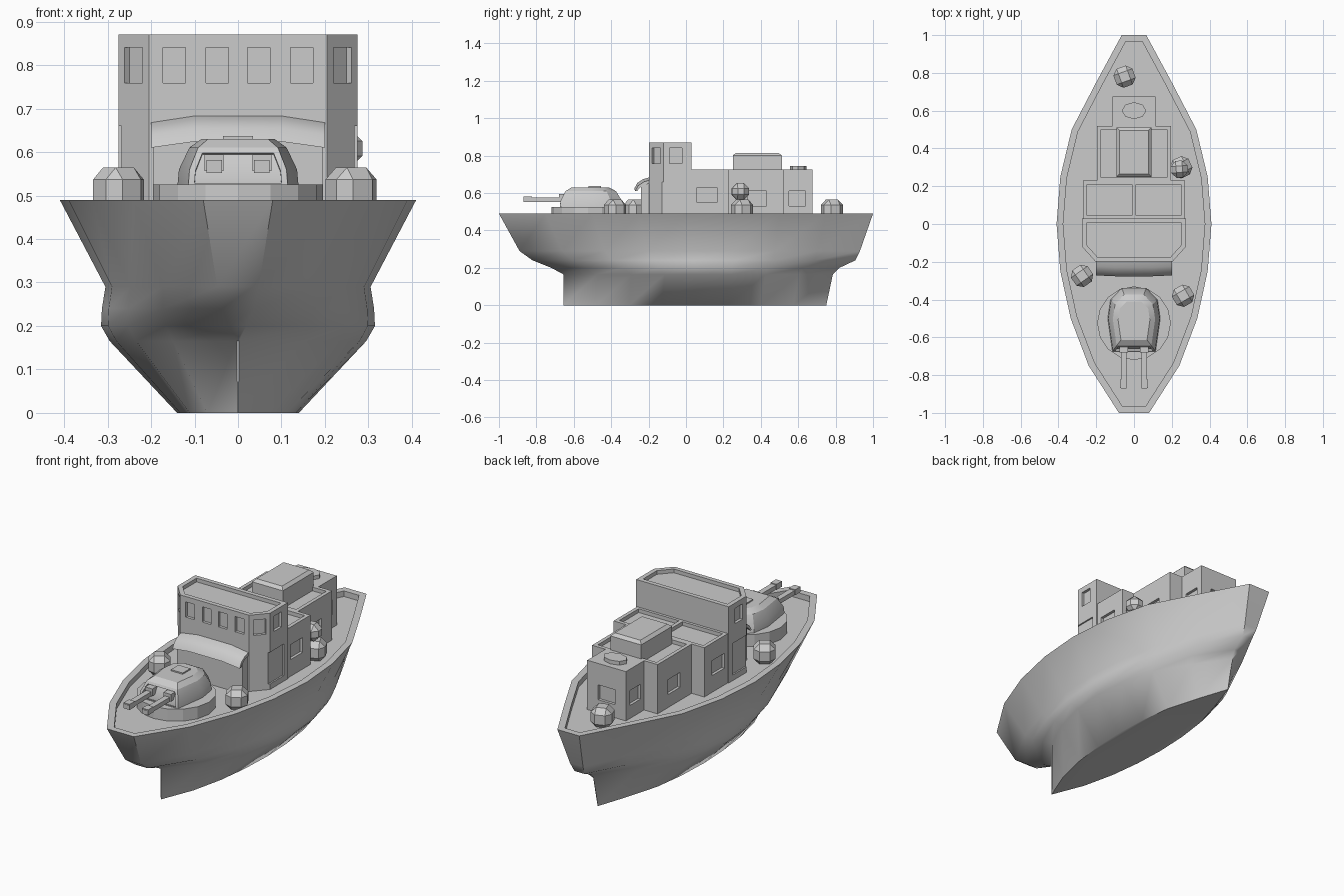
import bpy, bmesh, math
from mathutils import Matrix, Vector

if "Cube" in bpy.data.objects:
    bpy.data.objects.remove(bpy.data.objects["Cube"])


def finish(name, bm, smooth=None):
    bmesh.ops.recalc_face_normals(bm, faces=bm.faces)
    me = bpy.data.meshes.new(name)
    bm.to_mesh(me)
    bm.free()
    ob = bpy.data.objects.new(name, me)
    bpy.context.collection.objects.link(ob)
    if smooth:
        bpy.ops.object.select_all(action='DESELECT')
        bpy.context.view_layer.objects.active = ob
        ob.select_set(True)
        bpy.ops.object.shade_smooth_by_angle(angle=math.radians(smooth))
    return ob


def loft(rings):
    """Closed rings of equal length skinned and capped; returns bmesh and last cap."""
    bm = bmesh.new()
    vs = [[bm.verts.new(p) for p in r] for r in rings]
    n = len(vs[0])
    for a, b in zip(vs, vs[1:]):
        for i in range(n):
            j = (i + 1) % n
            bm.faces.new((a[i], a[j], b[j], b[i]))
    bm.faces.new(vs[0][::-1])
    cap = bm.faces.new(vs[-1])
    bmesh.ops.recalc_face_normals(bm, faces=bm.faces)
    return bm, cap


def sink(bm, faces, rim, depth):
    bmesh.ops.inset_region(bm, faces=faces, thickness=rim, depth=0, use_even_offset=True)
    n = sum((f.normal for f in faces), Vector()).normalized()
    vs = list({v for f in faces for v in f.verts})
    # drop the inset area, adding vertical walls
    r = bmesh.ops.extrude_face_region(bm, geom=faces)
    new = [g for g in r['geom'] if isinstance(g, bmesh.types.BMVert)]
    bmesh.ops.translate(bm, verts=new, vec=-n * depth)
    bmesh.ops.delete(bm, geom=[f for f in faces if f.is_valid], context='FACES_ONLY')


def box(bm, c, s, rot=0):
    bmesh.ops.create_cube(bm, size=1, matrix=Matrix.Translation(c)
                          @ Matrix.Rotation(rot, 4, 'Z') @ Matrix.Diagonal((*s, 1)))


def cut(ob, boxes):
    bm = bmesh.new()
    for b in boxes:
        box(bm, *b)
    cutter = finish("window_cutter", bm)
    m = ob.modifiers.new("windows", 'BOOLEAN')
    m.object, m.operation, m.solver = cutter, 'DIFFERENCE', 'EXACT'
    bpy.context.view_layer.objects.active = ob
    bpy.ops.object.modifier_apply(modifier=m.name)
    bpy.data.objects.remove(cutter)


def block(name, outline, z0, z1, rim=0, depth=0):
    bm, cap = loft([[(x, y, z) for x, y in outline] for z in (z0, z1)])
    if rim:
        sink(bm, [cap], rim, depth)
    return finish(name, bm)


def rect(w, y0, y1):
    return [(-w, y0), (w, y0), (w, y1), (-w, y1)]


def both(half):
    return half + [(-x, y) for x, y in reversed(half)]


# hull: stacked waterlines, with a sunken deck
U = [-1, -.75, -.5, -.25, 0, .25, .5, .75, 1]
P = [.08, .24, .335, .39, .41, .39, .33, .2, .065]
rings = []
for z, yf, yb, w, k in [(0, -.655, .75, .14, .97), (.165, -.655, .785, .295, .95),
                        (.2, -.72, .82, .315, .7), (.24, -.82, .905, .313, .4),
                        (.29, -.89, .93, .305, .2), (.49, -1, 1, .41, 0)]:
    half = []
    for u, p in zip(U, P):
        end = (P[0] if u < 0 else P[-1]) * k * abs(u) ** 3
        half.append(((p - end) * w / .41, (yf + yb) / 2 + u * (yb - yf) / 2))
    rings.append([(x, y, z) for x, y in both(half)])
bm, cap = loft(rings)
sink(bm, [cap], .035, .03)
finish("hull", bm, 50)

# bridge tower with window row
bridge = block("bridge", both([(.205, -.198), (.275, -.12), (.275, .03)]), .45, .87, .024, .02)
wins = [((x, -.198, .8), (.052, .03, .082)) for x in (-.147, -.048, .048, .147)]
for s in (-1, 1):
    wins += [((s * .24, -.159, .8), (.062, .03, .082), s * math.radians(48)),
             ((s * .275, -.055, .8), (.03, .066, .082)),
             ((s * .275, -.065, .575), (.016, .125, .17))]
cut(bridge, wins)

# lower front of the bridge and the curved awning
block("bridge_front", rect(.195, -.24, -.19), .45, .645)
prof = [(-.19, .67), (-.225, .66), (-.255, .64), (-.272, .61),
        (-.262, .61), (-.245, .63), (-.22, .645), (-.19, .65)]
bm, _ = loft([[(x, y - d / 3, z + d) for y, z in prof]
              for x, d in ((-.2, 0), (-.1, .014), (.1, .014), (.2, 0))])
finish("awning", bm, 35)


# cabins stepping down in width towards the stern
def cabin(name, w, y0, y1, rim, wy, wz, ww):
    ob = block(name, rect(w, y0, y1), .45, .725, rim, .02 if rim else 0)
    cut(ob, [((s * w, wy, wz), (.03, ww, .08)) for s in (-1, 1)]
        + ([((0, y1, wz), (.1, .03, .08))] if name == "stern_cabin" else []))


cabin("mid_cabin", .27, .025, .23, .02, .112, .59, .105)
cabin("rear_cabin", .195, .225, .52, .02, .38, .57, .1)
cabin("stern_cabin", .115, .515, .675, 0, .595, .57, .09)
block("roof_divider", rect(.01, .04, .22), .70, .725)

# raised roof house with bevelled lid
bm, _ = loft([[(x, y, z) for x, y in rect(.092 - d, .25 + d, .512 - d)]
              for z, d in ((.69, 0), (.8, 0), (.815, .016))])
finish("roof_house", bm)
block("roof_vent", [(.065 * math.cos(a * math.pi / 4), .6 + .045 * math.sin(a * math.pi / 4))
                    for a in range(8)], .72, .745)

# turret base
block("turret_base", [(.195 * math.cos(a * math.pi / 8), -.525 + .195 * math.sin(a * math.pi / 8))
                      for a in range(16)], .45, .525)

# turret hood with framed front plate
half = [(.115, -.675), (.14, -.5), (.125, -.4), (.065, -.338)]
bm, _ = loft([[(x * s, -.52 + (y + .52) * s, z) for x, y in both(half)]
              for z, s in ((.515, 1), (.56, .97), (.61, .8), (.63, .6))])
front = [f for f in bm.faces if f.normal.y < -.8]
sink(bm, front, .014, .012)
finish("turret", bm, 25)
block("turret_hatch", rect(.035, -.52, -.455), .62, .637)

# twin guns with mantlets
bm = bmesh.new()
for s in (-1, 1):
    box(bm, (s * .055, -.655, .575), (.044, .05, .038))
    box(bm, (s * .055, -.75, .565), (.03, .24, .024))
    box(bm, (s * .055, -.845, .567), (.036, .045, .03))
finish("guns", bm)

# faceted deck barrels
for i, (x, y, z, r) in enumerate([(-.05, .78, .511, 20), (.25, .3, .511, 25), (.24, .29, .608, 5),
                                  (.26, -.38, .511, 30), (-.275, -.275, .511, 35)]):
    bm = bmesh.new()
    s = .09 if z > .6 else .107
    box(bm, (x, y, z), (s, s, s), math.radians(r))
    bmesh.ops.bevel(bm, geom=bm.edges[:], offset=.028, segments=1, affect='EDGES')
    finish(f"deck_barrel_{i}", bm)
